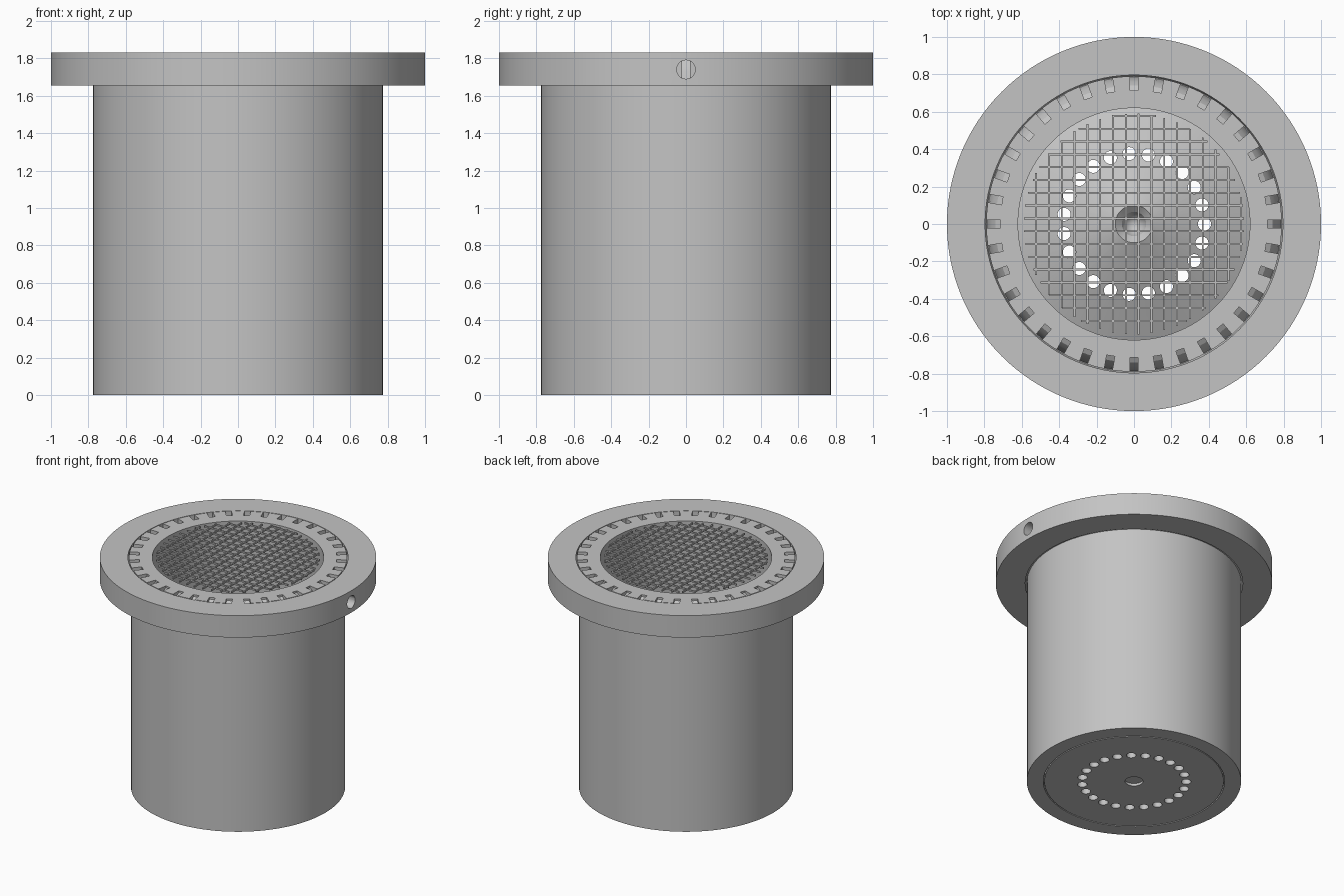
import bpy, bmesh, math
from mathutils import Matrix, Vector

cube = bpy.data.objects.get("Cube")
if cube:
    bpy.data.objects.remove(cube, do_unlink=True)

grey = bpy.data.materials.new("plain grey")
grey.use_nodes = True
grey.diffuse_color = (0.55, 0.55, 0.55, 1)
grey.node_tree.nodes["Principled BSDF"].inputs["Base Color"].default_value = grey.diffuse_color

TOP, FLANGE_Z = 1.83, 1.655


def finish(name, bm):
    bmesh.ops.remove_doubles(bm, verts=bm.verts, dist=1e-5)
    bmesh.ops.recalc_face_normals(bm, faces=bm.faces)
    mesh = bpy.data.meshes.new(name)
    bm.to_mesh(mesh)
    bm.free()
    mesh.materials.append(grey)
    obj = bpy.data.objects.new(name, mesh)
    bpy.context.collection.objects.link(obj)
    return obj


def lathe(name, profile, closed=False, steps=96):
    """Revolve an (r, z) profile around the z axis."""
    bm = bmesh.new()
    verts = [bm.verts.new((r, 0, z)) for r, z in profile]
    pairs = list(zip(verts, verts[1:]))
    if closed:
        pairs.append((verts[-1], verts[0]))
    edges = [bm.edges.new(p) for p in pairs]
    bmesh.ops.spin(bm, geom=verts + edges, cent=(0, 0, 0), axis=(0, 0, 1),
                   angle=math.tau, steps=steps, use_merge=True)
    return finish(name, bm)


def cut(target, cutter):
    """Subtract the cutter, bake the result and drop the cutter."""
    cutter.hide_render = True
    mod = target.modifiers.new("cut", "BOOLEAN")
    mod.operation, mod.solver, mod.object = "DIFFERENCE", "EXACT", cutter
    bpy.context.view_layer.update()
    graph = bpy.context.evaluated_depsgraph_get()
    baked = bpy.data.meshes.new_from_object(target.evaluated_get(graph))
    target.modifiers.clear()
    target.data = baked
    bpy.data.objects.remove(cutter, do_unlink=True)


def smooth(obj):
    bpy.ops.object.select_all(action="DESELECT")
    obj.select_set(True)
    bpy.context.view_layer.objects.active = obj
    bpy.ops.object.shade_smooth_by_angle(angle=math.radians(25))


# Bucket: outer wall, collar, deep bore, conical floor with a central pit,
# and a shallow ring groove and centre recess underneath
bucket = lathe("bucket", [
    (0, 0.02), (0.065, 0.02), (0.065, 0), (0.648, 0), (0.648, 0.03),
    (0.656, 0.03), (0.656, 0), (0.775, 0), (0.775, 1.66), (0.79, 1.665),
    (0.79, TOP), (0.62, TOP), (0.62, 0.1), (0.1, 0.34), (0.065, 0.31), (0, 0.15)])

# Ring of drain holes through the floor
bm = bmesh.new()
for i in range(23):
    spot = Matrix.Rotation(math.tau * i / 23, 4, "Z") @ Matrix.Translation((0.377, 0, 0.2))
    bmesh.ops.create_cone(bm, cap_ends=True, segments=20, radius1=0.035,
                          radius2=0.035, depth=0.8, matrix=spot)
cut(bucket, finish("drain_cutter", bm))

# Overflow slots around the rim, each with a curved ramp falling outward
ramp = [(0.715, 1.85), (0.715, 1.815), (0.74, 1.8), (0.76, 1.77),
        (0.775, 1.73), (0.785, 1.67), (0.81, 1.67), (0.81, 1.85)]
bm = bmesh.new()
for i in range(36):
    turn = Matrix.Rotation(math.tau * i / 36, 4, "Z")
    face = bm.faces.new([bm.verts.new(turn @ Vector((r, -0.022, z))) for r, z in ramp])
    side = bmesh.ops.extrude_face_region(bm, geom=[face], use_keep_orig=True)
    bmesh.ops.translate(bm, vec=turn @ Vector((0, 0.044, 0)),
                        verts=[v for v in side["geom"] if isinstance(v, bmesh.types.BMVert)])
cut(bucket, finish("slot_cutter", bm))
smooth(bucket)

# Flange ring with a port in its left side
flange = lathe("flange_ring", [
    (1, FLANGE_Z), (1, TOP), (0.796, TOP), (0.796, 1.68), (0.787, FLANGE_Z)],
    closed=True, steps=128)
bm = bmesh.new()
bmesh.ops.create_cone(bm, cap_ends=True, segments=32, radius1=0.05, radius2=0.05, depth=0.5,
                      matrix=Matrix.Translation((0.95, 0, 1.74)) @ Matrix.Rotation(math.pi / 2, 4, "Y"))
cut(flange, finish("port_cutter", bm))
smooth(flange)

# Strainer grid: crossing bars trimmed to a circle
bm = bmesh.new()
for i in range(17):
    for axis, start in (("x", 0.573), ("y", 0.578)):
        offset = start - 0.0685 * i
        length = 2 * math.sqrt(0.59 ** 2 - offset ** 2)
        if axis == "x":
            place, size = (offset, 0, TOP - 0.004), (0.01, length, 0.012)
        else:
            place, size = (0, offset, TOP - 0.004), (length, 0.01, 0.012)
        bmesh.ops.create_cube(bm, size=1, matrix=Matrix.Translation(place) @ Matrix.Diagonal((*size, 1)))
finish("strainer_grid", bm)
